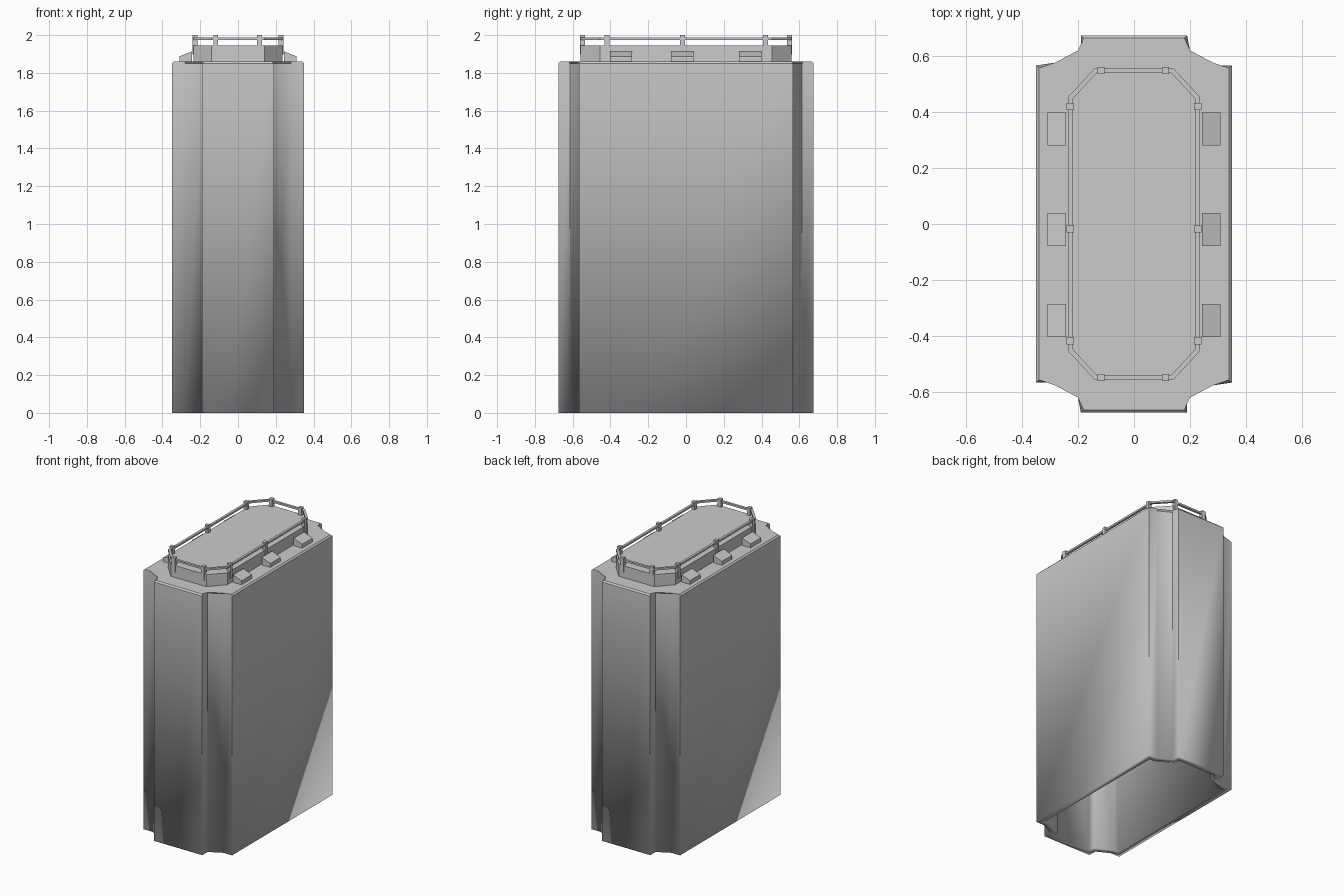
import bpy, bmesh

if "Cube" in bpy.data.objects:
    bpy.data.objects.remove(bpy.data.objects["Cube"])

def add_object(name, bm):
    mesh = bpy.data.meshes.new(name)
    bm.to_mesh(mesh)
    bm.free()
    ob = bpy.data.objects.new(name, mesh)
    bpy.context.collection.objects.link(ob)
    return ob

def prism(outline, z0, z1, bottom=True, top=True):
    # outline runs counter-clockwise so the walls face outwards
    bm = bmesh.new()
    lo = [bm.verts.new((x, y, z0)) for x, y in outline]
    hi = [bm.verts.new((x, y, z1)) for x, y in outline]
    n = len(outline)
    for i in range(n):
        j = (i + 1) % n
        bm.faces.new((lo[i], lo[j], hi[j], hi[i]))
    if top:
        bm.faces.new(hi)
    if bottom:
        bm.faces.new(lo[::-1])
    return bm

def mirrored(quarter):
    # counter-clockwise outline from its +x +y quarter
    q = list(quarter)
    return (q + [(-x, y) for x, y in reversed(q)]
            + [(-x, -y) for x, y in q] + [(x, -y) for x, y in reversed(q)])

def wall(ob, thickness):
    m = ob.modifiers.new("wall", 'SOLIDIFY')
    m.thickness = thickness
    m.offset = -1
    m.use_even_offset = True

def box(name, x, y, z0, z1, size):
    h = size / 2
    return add_object(name, prism([(x-h, y-h), (x+h, y-h), (x+h, y+h), (x-h, y+h)], z0, z1))

# hollow body, open underneath, with a small chamfer round the top
H = 1.86
bm = prism(mirrored([(0.35, 0.567), (0.28, 0.567), (0.19, 0.615), (0.19, 0.675)]), 0, H, bottom=False)
top_edges = [e for e in bm.edges if all(v.co.z > H - 0.001 for v in e.verts)]
bmesh.ops.bevel(bm, geom=top_edges, offset=0.01, segments=1, affect='EDGES')
body = add_object("tower_body", bm)
wall(body, 0.04)
bpy.context.view_layer.objects.active = body
body.select_set(True)
bpy.ops.object.shade_smooth_by_angle()

# raised octagonal deck
octagon = mirrored([(0.235, 0.455), (0.14, 0.558)])
add_object("roof_deck", prism(octagon, H - 0.005, 1.945))

# hand rail
rail = add_object("hand_rail", prism(octagon, 1.975, 1.988, bottom=False, top=False))
wall(rail, 0.017)

# rail posts along the sides and ends
for s in (-1, 1):
    for y in (-0.418, -0.018, 0.42):
        box("rail_post", s * 0.228, y, 1.897, 2.0, 0.026)
    for x in (-0.118, 0.113):
        box("rail_post", x, s * 0.549, 1.897, 2.0, 0.026)

# sloped roof vents, three on each side
for s in (-1, 1):
    for y in (-0.345, -0.02, 0.34):
        bm = bmesh.new()
        bmesh.ops.create_cube(bm, size=1)
        for v in bm.verts:
            outer = v.co.x > 0
            z = H - 0.005 if v.co.z < 0 else (1.888 if outer else 1.914)
            v.co = (s * (0.31 if outer else 0.243), y + v.co.y * 0.117, z)
        bmesh.ops.recalc_face_normals(bm, faces=bm.faces[:])
        add_object("roof_vent", bm)
